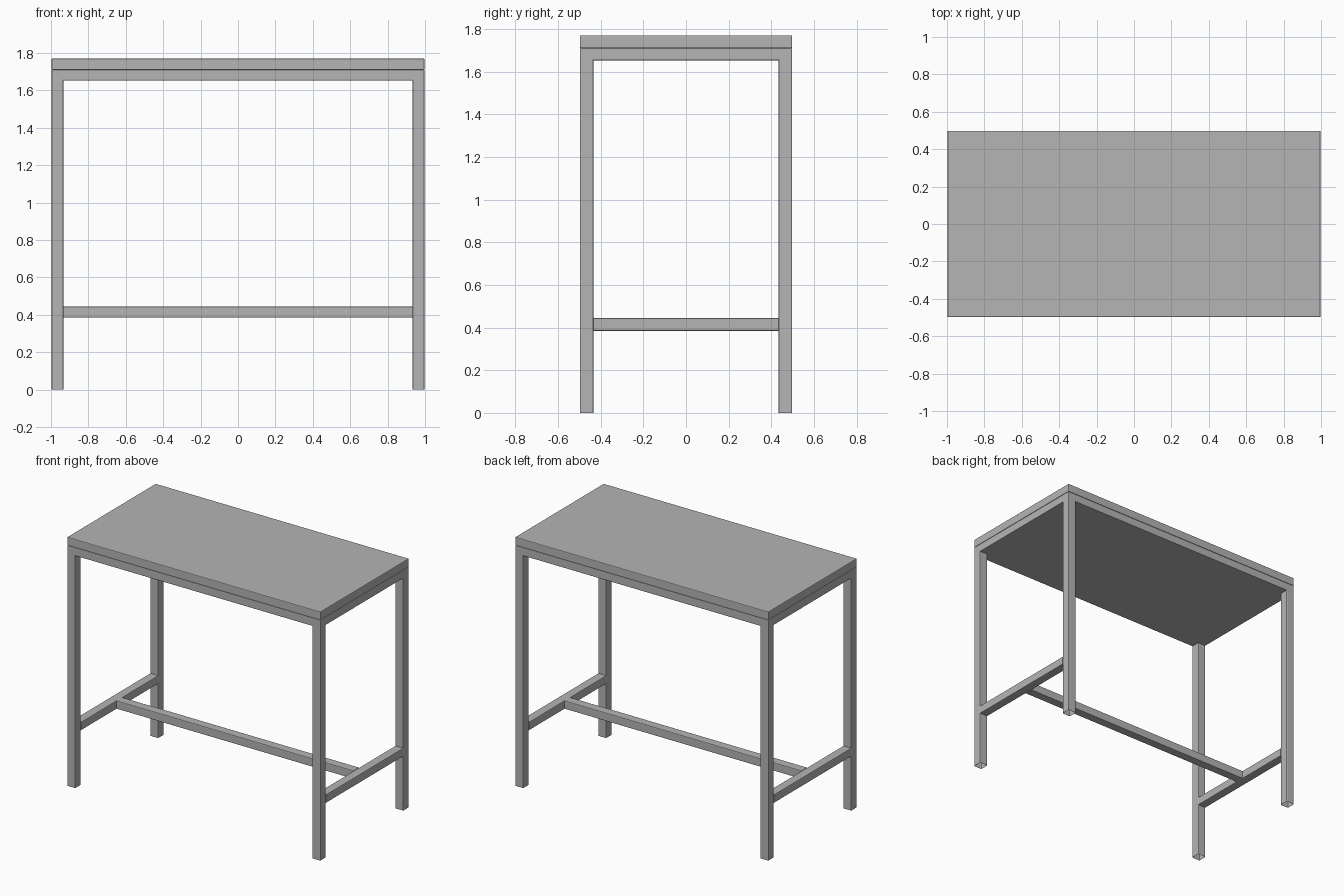
import bpy
import bmesh

# Remove the default cube
cube = bpy.data.objects.get("Cube")
if cube:
    bpy.data.objects.remove(cube, do_unlink=True)

HX, HY = 0.997, 0.498          # half extents of the table
LEG = 0.064                    # square section of the legs
FRAME_Z0, TOP_Z0, TOP_Z1 = 1.652, 1.71, 1.77
RAIL_Z0, RAIL_Z1 = 0.385, 0.444
EASE = 0.005                   # eased edges

# Single painted finish
grey = bpy.data.materials.new("satin grey")
grey.use_nodes = True
COLOUR = (0.46, 0.46, 0.46, 1)
grey.diffuse_color = COLOUR
grey.node_tree.nodes["Principled BSDF"].inputs["Base Color"].default_value = COLOUR


def bar(name, lo, hi, axis=None, open_bottom=False):
    """Box between two corners; eases all edges, or only those along one axis."""
    bm = bmesh.new()
    bmesh.ops.create_cube(bm, size=1)
    for v in bm.verts:
        for i in range(3):
            v.co[i] = lo[i] if v.co[i] < 0 else hi[i]
    edges = [e for e in bm.edges if axis is None
             or abs(e.verts[0].co[axis] - e.verts[1].co[axis]) > 1e-5]
    bmesh.ops.bevel(bm, geom=edges, offset=EASE, segments=2,
                    profile=0.5, affect='EDGES')
    bm.normal_update()
    if open_bottom:
        bottom = [f for f in bm.faces if f.normal.z < -0.99]
        bmesh.ops.delete(bm, geom=bottom, context='FACES_ONLY')
    mesh = bpy.data.meshes.new(name)
    bm.to_mesh(mesh)
    bm.free()
    mesh.materials.append(grey)
    obj = bpy.data.objects.new(name, mesh)
    bpy.context.collection.objects.link(obj)
    return obj


# Tabletop and the flush frame panel below it
bar("tabletop", (-HX, -HY, TOP_Z0), (HX, HY, TOP_Z1))
bar("top_frame", (-HX, -HY, FRAME_Z0), (HX, HY, TOP_Z0))

# Hollow legs at the corners, and a low rail joining each end pair
for sx, side in ((-1, "right"), (1, "left")):
    x0, x1 = sorted((sx * HX, sx * (HX - LEG)))
    for sy, end in ((-1, "front"), (1, "back")):
        y0, y1 = sorted((sy * HY, sy * (HY - LEG)))
        bar(f"{end}_{side}_leg", (x0, y0, 0), (x1, y1, FRAME_Z0 + 0.02),
            axis=2, open_bottom=True)
    bar(f"{side}_end_rail", (x0, -HY + LEG, RAIL_Z0), (x1, HY - LEG, RAIL_Z1), axis=1)

# Long centre stretcher between the end rails
bar("centre_stretcher", (-HX + LEG, -LEG / 2, RAIL_Z0),
    (HX - LEG, LEG / 2, RAIL_Z1), axis=0)
